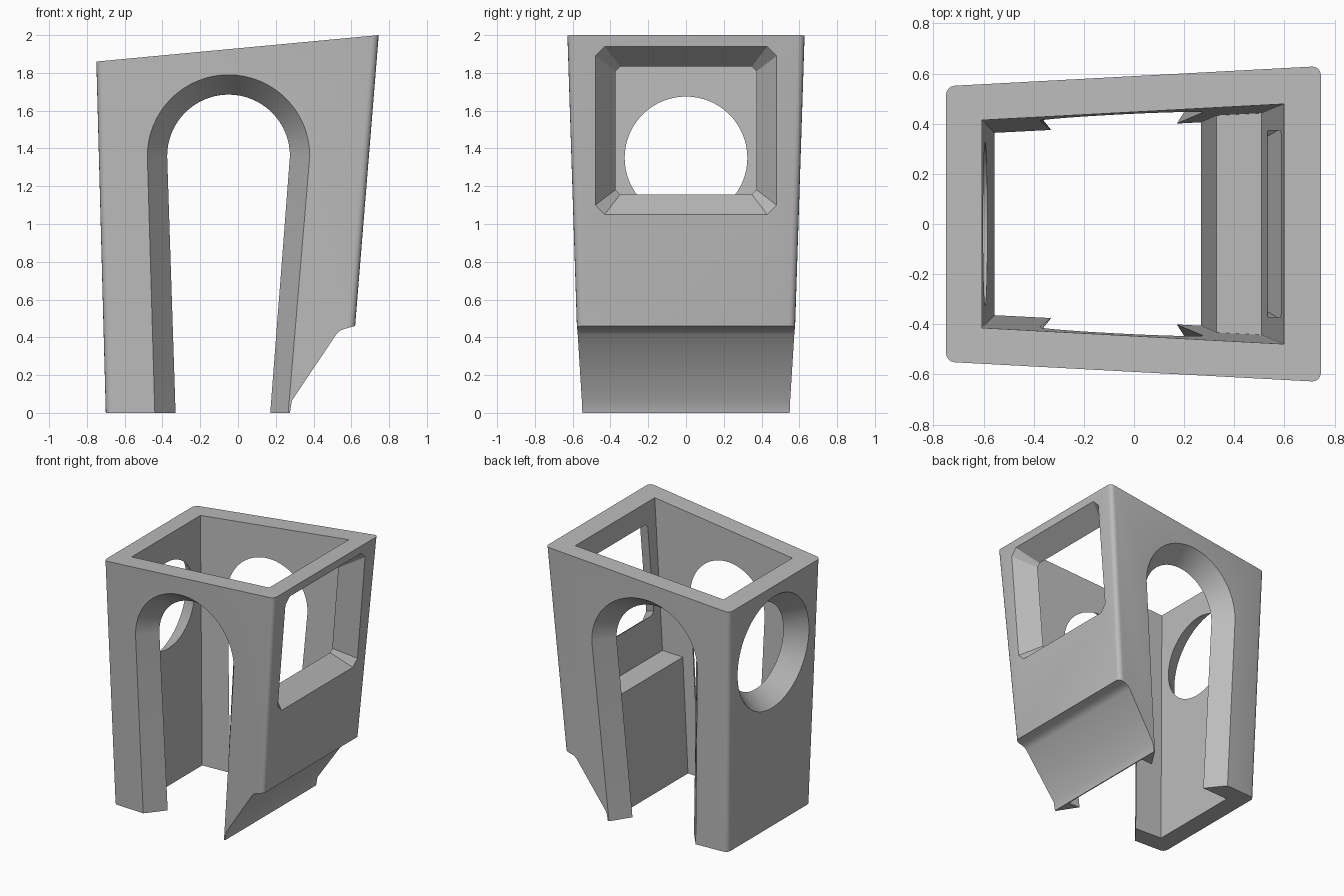
import bpy, bmesh
from math import pi, sin, cos

if "Cube" in bpy.data.objects:
    bpy.data.objects.remove(bpy.data.objects["Cube"], do_unlink=True)

WALL = 0.143      # wall thickness
NARROW = 0.105    # how much an opening shrinks through the wall


# Tapered outer faces of the cab
def side_y(x, z):
    return 0.535 + 0.0508 * x + 0.0284 * z


def front_x(z):
    return 0.583 + 0.081 * z


def rear_x(z):
    return -0.70 - 0.0269 * z


def loft(name, ring_a, ring_b, round_edges=None):
    """Closed solid between two matching rings of points."""
    bm = bmesh.new()
    a = [bm.verts.new(p) for p in ring_a]
    b = [bm.verts.new(p) for p in ring_b]
    bm.faces.new(a)
    bm.faces.new(b)
    n = len(a)
    for i in range(n):
        j = (i + 1) % n
        bm.faces.new((a[i], a[j], b[j], b[i]))
    bmesh.ops.recalc_face_normals(bm, faces=bm.faces)
    if round_edges:
        edges = [bm.edges.get((r[i], r[j])) for r in (a, b) for i, j in round_edges]
        bmesh.ops.bevel(bm, geom=edges, offset=0.035, segments=4,
                        profile=0.5, affect='EDGES')
    mesh = bpy.data.meshes.new(name)
    bm.to_mesh(mesh)
    bm.free()
    obj = bpy.data.objects.new(name, mesh)
    bpy.context.collection.objects.link(obj)
    return obj


def slab(name, profile, inset, round_edges=None):
    """Side profile stretched between the two tapered side planes."""
    rings = [[(x, s * (side_y(x, z) - inset), z) for x, z in profile] for s in (1, -1)]
    return loft(name, *rings, round_edges)


# Outlines of the splayed openings: t = 0 outside the wall, t = 1 inside
def door_ring(t, side):
    r = 0.43 - NARROW * t
    pts = [(-0.437 + 0.11 * t, -0.1)]
    pts += [(-0.05 - r * cos(pi * i / 32), 1.36 + r * sin(pi * i / 32)) for i in range(33)]
    pts += [(0.257 - 0.095 * t, -0.1)]
    return [(x, side * (side_y(x, z) - WALL * t), z) for x, z in pts]


def porthole_ring(t):
    r = 0.43 - NARROW * t
    pts = [(r * cos(pi * i / 32), 1.35 + r * sin(pi * i / 32)) for i in range(64)]
    return [(rear_x(z) + WALL * t, y, z) for y, z in pts]


def window_ring(t):
    h, low, high = 0.48 - NARROW * t, 1.05 + NARROW * t, 1.94 - NARROW * t
    c = 0.05 - 0.025 * t
    pts = [(h, low + c), (h, high - c), (h - c, high), (c - h, high),
           (-h, high - c), (-h, low + c), (c - h, low), (h - c, low)]
    return [(front_x(z) - WALL * t, y, z) for y, z in pts]


# Solid cab body with rounded upright corners
body = slab("cab_shell",
            [(-0.70, 0), (-0.75, 1.86), (0.745, 2.0), (0.62, 0.46), (0.565, 0.445),
             (0.54, 0.435), (0.52, 0.415), (0.285, 0.065), (0.275, 0)],
            0, round_edges=[(0, 1), (2, 3)])

# Hollow interior with a raised ledge, then the openings
cutters = [slab("interior_cutter",
                [(-0.554, -0.1), (-0.616, 2.2), (0.616, 2.2), (0.508, 0.86),
                 (0.33, 0.86), (0.26, -0.1)], WALL)]
OUT, IN = -0.4, 1.5
for side, label in ((-1, "front"), (1, "back")):
    cutters.append(loft(label + "_doorway_cutter", door_ring(OUT, side), door_ring(IN, side)))
cutters.append(loft("porthole_cutter", porthole_ring(OUT), porthole_ring(IN)))
cutters.append(loft("window_cutter", window_ring(OUT), window_ring(IN)))

bpy.ops.object.select_all(action='DESELECT')
bpy.context.view_layer.objects.active = body
body.select_set(True)
for cutter in cutters:
    cutter.hide_render = True
    mod = body.modifiers.new(cutter.name, 'BOOLEAN')
    mod.operation = 'DIFFERENCE'
    mod.solver = 'EXACT'
    mod.object = cutter
    bpy.ops.object.modifier_apply(modifier=mod.name)
    bpy.data.objects.remove(cutter, do_unlink=True)

# Plain grey finish
grey = bpy.data.materials.new("plain_grey")
grey.use_nodes = True
colour = (0.5, 0.5, 0.5, 1)
grey.diffuse_color = colour
grey.node_tree.nodes["Principled BSDF"].inputs["Base Color"].default_value = colour
body.data.materials.clear()
body.data.materials.append(grey)
bpy.ops.object.shade_smooth_by_angle(angle=pi / 6)
